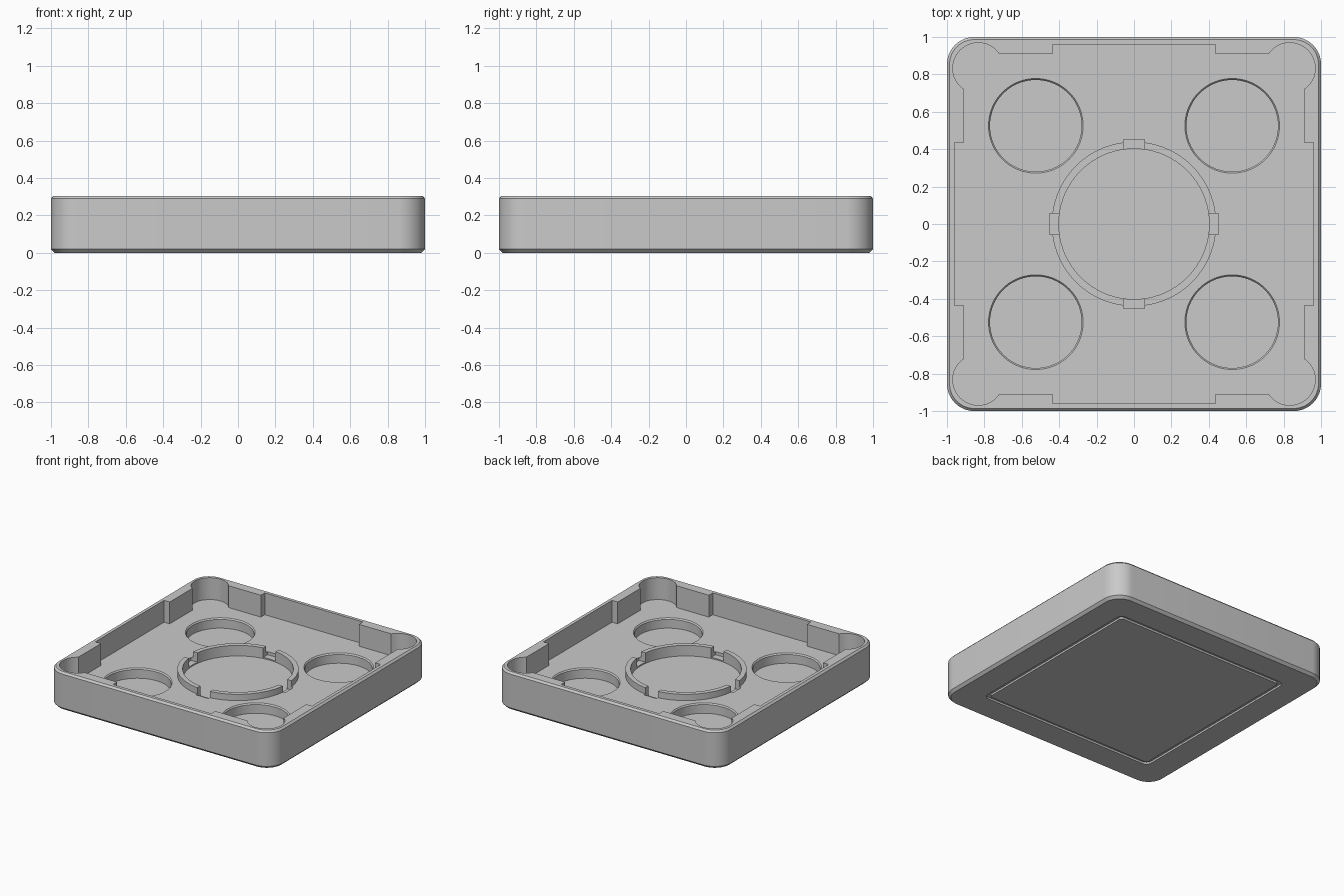
import bpy
import bmesh
from math import sin, cos, pi, asin

if "Cube" in bpy.data.objects:
    bpy.data.objects.remove(bpy.data.objects["Cube"])

HEIGHT, FLOOR, RING_TOP = 0.305, 0.13, 0.18
NOTCH_FLOOR, RING_FLOOR, WELL_FLOOR = 0.105, 0.095, 0.05

grey = bpy.data.materials.new("matte grey")
grey.use_nodes = True
grey.diffuse_color = (0.59, 0.59, 0.59, 1)
grey.node_tree.nodes["Principled BSDF"].inputs["Base Color"].default_value = grey.diffuse_color


def arc(cx, cy, r, start, end, steps):
    return [(cx + r * cos(start + (end - start) * i / steps),
             cy + r * sin(start + (end - start) * i / steps)) for i in range(steps + 1)]


def four_fold(quarter):
    """Repeat a corner outline around the centre, counter-clockwise."""
    points = []
    for _ in range(4):
        points += quarter
        quarter = [(-y, x) for x, y in quarter]
    return points


def rounded_square(half, radius):
    c = half - radius
    return four_fold(arc(c, c, radius, 0, pi / 2, 12))


def circle(radius, cx=0, cy=0, steps=72):
    return arc(cx, cy, radius, 0, 2 * pi, steps)[:-1]


def loft(name, layers):
    """Solid through a stack of (outline, z) layers, listed from the bottom up."""
    bm = bmesh.new()
    loops = [[bm.verts.new((x, y, z)) for x, y in outline] for outline, z in layers]
    bm.faces.new(loops[0][::-1])
    bm.faces.new(loops[-1])
    for low, high in zip(loops, loops[1:]):
        n = len(low)
        for i in range(n):
            j = (i + 1) % n
            bm.faces.new((low[i], low[j], high[j], high[i]))
    mesh = bpy.data.meshes.new(name)
    bm.to_mesh(mesh)
    bm.free()
    mesh.materials.append(grey)
    obj = bpy.data.objects.new(name, mesh)
    bpy.context.collection.objects.link(obj)
    return obj


def combine(target, tool, operation="DIFFERENCE"):
    """Apply a boolean and discard the tool."""
    mod = target.modifiers.new("boolean", "BOOLEAN")
    mod.operation, mod.solver, mod.object = operation, "EXACT", tool
    bpy.context.view_layer.objects.active = target
    bpy.ops.object.modifier_apply(modifier=mod.name)
    bpy.data.objects.remove(tool)


# Outer block with chamfered bottom and top edges
tray = loft("tray", [(rounded_square(0.98, 0.126), 0), (rounded_square(1, 0.146), 0.02),
                     (rounded_square(1, 0.146), HEIGHT - 0.015),
                     (rounded_square(0.986, 0.132), HEIGHT)])

# Cavity: wide middle of each wall, thicker ends, round corner pockets
centre, pocket, thick, thin, step = 0.833, 0.136, 0.91, 0.96, 0.435
lead = asin((pocket ** 2 - (thick - centre) ** 2) ** 0.5 / pocket)
quarter = [(thin, step), (thick, step)]
quarter += arc(centre, centre, pocket, -lead, pi / 2 + lead, 28)
quarter += [(step, thick), (step, thin)]
outline = four_fold(quarter)
combine(tray, loft("cavity", [(outline, FLOOR), (outline, 0.5)]))

# Four round wells in the floor
for sx in (-1, 1):
    for sy in (-1, 1):
        spot = (sx * 0.525, sy * 0.525)
        combine(tray, loft("well", [(circle(0.245, *spot), WELL_FLOOR),
                                    (circle(0.245, *spot), FLOOR - 0.01),
                                    (circle(0.253, *spot), FLOOR),
                                    (circle(0.253, *spot), 0.25)]))

# Central ring standing on the floor, with a sunken disc inside it
ring = loft("ring", [(circle(0.44), FLOOR - 0.02), (circle(0.44), RING_TOP)])
combine(tray, ring, "UNION")
combine(tray, loft("ring_bore", [(circle(0.402), RING_FLOOR), (circle(0.402), 0.3)]))

# Four notches through the ring, sunk into the floor
box = [(0.39, -0.055), (0.453, -0.055), (0.453, 0.055), (0.39, 0.055)]
for _ in range(4):
    combine(tray, loft("notch", [(box, NOTCH_FLOOR), (box, 0.3)]))
    box = [(-y, x) for x, y in box]

# Square groove in the underside
groove = loft("groove", [(rounded_square(0.774, 0.05), -0.05), (rounded_square(0.774, 0.05), 0.015)])
combine(groove, loft("groove_core", [(rounded_square(0.744, 0.02), -0.1),
                                     (rounded_square(0.744, 0.02), 0.1)]))
combine(tray, groove)

# Smooth the curved walls, keep the edges crisp
bpy.ops.object.select_all(action="DESELECT")
tray.select_set(True)
bpy.context.view_layer.objects.active = tray
bpy.ops.object.shade_smooth_by_angle(angle=pi / 6)
